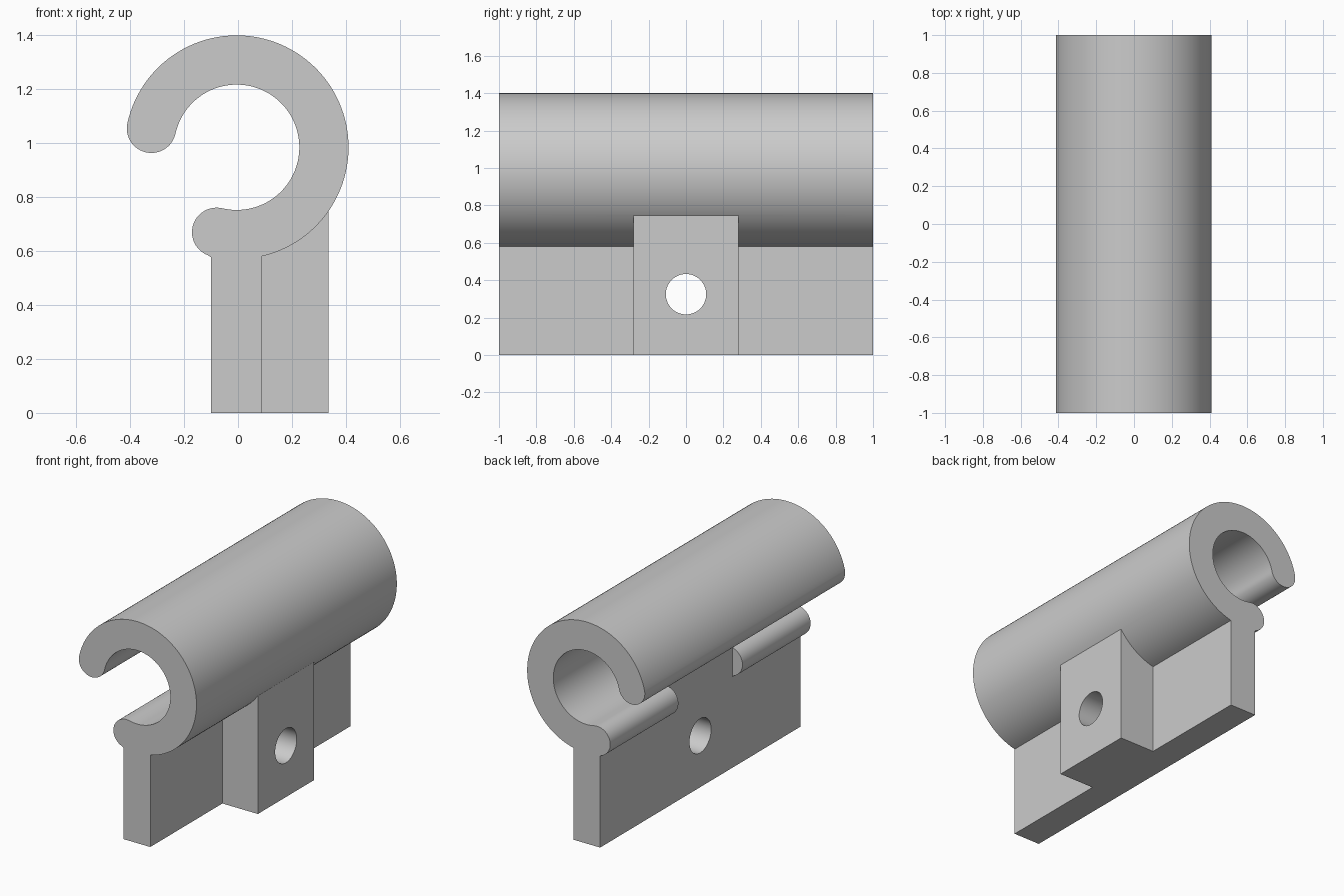
import bpy, bmesh
from math import sin, cos, radians
from mathutils import Matrix

if "Cube" in bpy.data.objects:
    bpy.data.objects.remove(bpy.data.objects["Cube"], do_unlink=True)

grey = bpy.data.materials.new("plain grey")
grey.use_nodes = True
colour = (0.6, 0.6, 0.6, 1)
grey.diffuse_color = colour
grey.node_tree.nodes["Principled BSDF"].inputs["Base Color"].default_value = colour

CX, CZ = -0.005, 0.985            # tube centre
R_OUT, R_IN = 0.415, 0.2325
R_MID, R_LIP = (R_OUT + R_IN) / 2, (R_OUT - R_IN) / 2
JAW_TOP, JAW_LOW = 167.5, -103.3  # tube opening, in degrees
PLATE_L, PLATE_R = -0.1, 0.087


def arc(cx, cz, r, a, b, n):
    angles = [radians(a + (b - a) * i / n) for i in range(n + 1)]
    return [(cx + r * cos(t), cz + r * sin(t)) for t in angles]


def on_mid(a):
    return CX + R_MID * cos(radians(a)), CZ + R_MID * sin(radians(a))


def finish(name, bm):
    bmesh.ops.recalc_face_normals(bm, faces=bm.faces)
    mesh = bpy.data.meshes.new(name)
    bm.to_mesh(mesh)
    bm.free()
    mesh.materials.append(grey)
    obj = bpy.data.objects.new(name, mesh)
    bpy.context.collection.objects.link(obj)
    return obj


def extrude(name, profile, half):
    """Extrude an x-z profile along y, centred."""
    bm = bmesh.new()
    face = bm.faces.new([bm.verts.new((x, -half, z)) for x, z in profile])
    new = bmesh.ops.extrude_face_region(bm, geom=[face])["geom"]
    bmesh.ops.translate(bm, vec=(0, 2 * half, 0),
                        verts=[v for v in new if isinstance(v, bmesh.types.BMVert)])
    return finish(name, bm)


def boolean(obj, other, operation):
    mod = obj.modifiers.new(other.name, "BOOLEAN")
    mod.object, mod.operation, mod.solver = other, operation, "EXACT"


# Hooked tube with rounded jaws and its mounting plate, as one profile
profile = arc(CX, CZ, R_OUT, -77.2, JAW_TOP, 80)
profile += arc(*on_mid(JAW_TOP), R_LIP, JAW_TOP, JAW_TOP + 180, 24)[1:]
profile += arc(CX, CZ, R_IN, JAW_TOP, JAW_LOW, 72)[1:]
profile += arc(*on_mid(JAW_LOW), R_LIP, JAW_LOW + 180, 257.5, 24)[1:-1]
profile += [(PLATE_L, 0.577), (PLATE_L, 0), (PLATE_R, 0)]
clip = extrude("hooked_clip", profile, 1)

# Thick boss on the plate, its top buried in the tube wall
boss = extrude("mounting_boss",
               [(0, 0), (0.335, 0), (0.335, 0.75), (0, 0.66)], 0.28)

# Notch in the lower jaw
notch = extrude("jaw_notch_cutter",
                [(-0.3, 0.5), (PLATE_L, 0.5), (PLATE_L, 0.82), (-0.3, 0.82)], 0.32)

# Screw hole
bm = bmesh.new()
bmesh.ops.create_cone(bm, cap_ends=True, segments=48, radius1=0.108, radius2=0.108,
                      depth=2, matrix=Matrix.Translation((0, 0, 0.325))
                      @ Matrix.Rotation(radians(90), 4, "Y"))
hole = finish("screw_hole_cutter", bm)

boolean(clip, boss, "UNION")
boolean(clip, notch, "DIFFERENCE")
boolean(clip, hole, "DIFFERENCE")

# Bake the result and drop the helpers
bpy.context.view_layer.update()
evaluated = clip.evaluated_get(bpy.context.evaluated_depsgraph_get())
baked = bpy.data.meshes.new_from_object(evaluated)
clip.modifiers.clear()
clip.data = baked
for helper in (boss, notch, hole):
    bpy.data.objects.remove(helper, do_unlink=True)

bpy.ops.object.select_all(action="DESELECT")
clip.select_set(True)
bpy.context.view_layer.objects.active = clip
bpy.ops.object.shade_smooth_by_angle(angle=radians(30))
